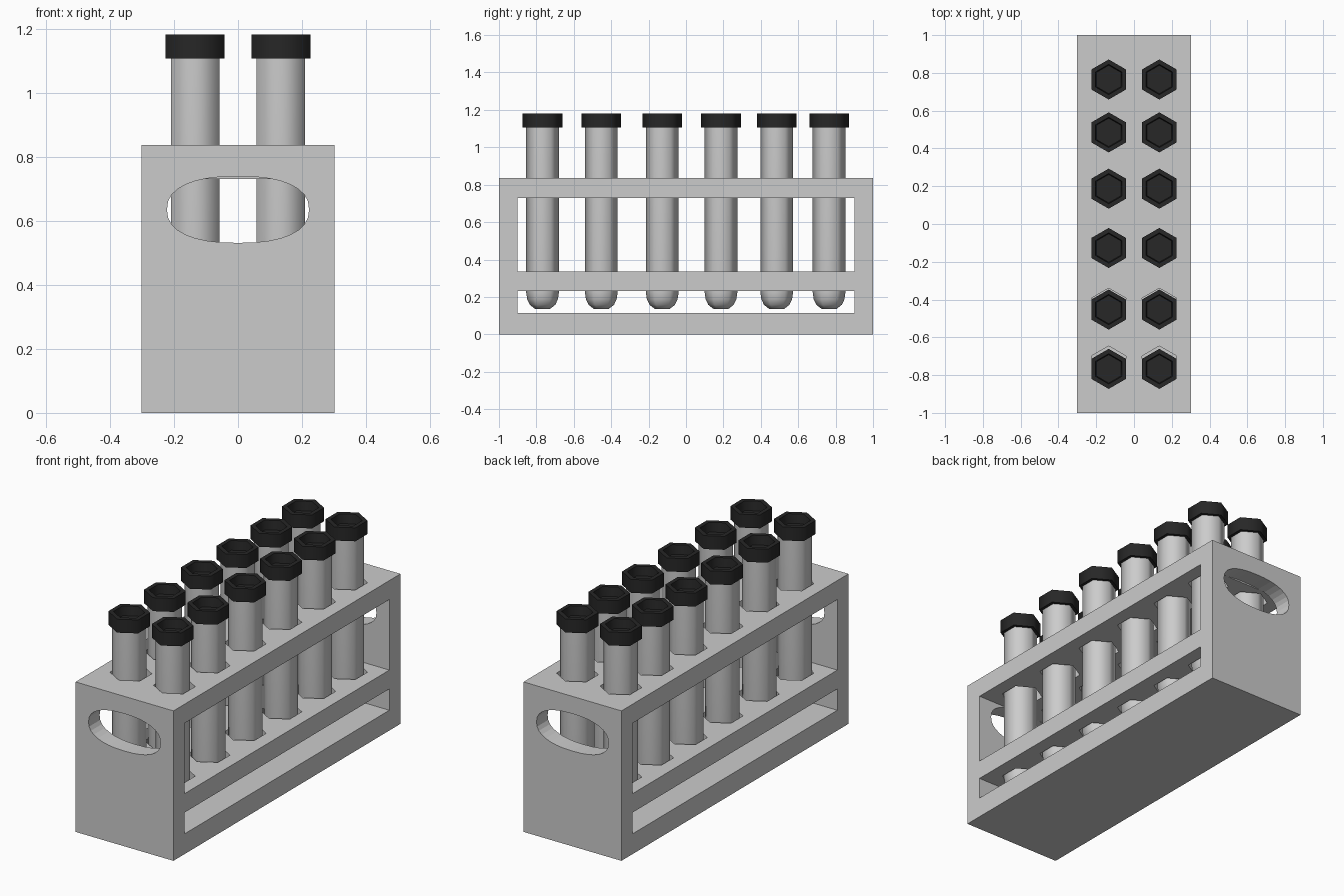
import bpy, bmesh
from math import sin, cos, tau, pi, radians

if "Cube" in bpy.data.objects:
    bpy.data.objects.remove(bpy.data.objects["Cube"])

TUBE_X = 0.134
TUBE_Y = [-0.767, -0.453, -0.127, 0.187, 0.485, 0.765]
HOLE_Y = [-0.752, -0.446, -0.127, 0.187, 0.485, 0.765]


def make_object(name, bm):
    bmesh.ops.recalc_face_normals(bm, faces=bm.faces)
    me = bpy.data.meshes.new(name)
    bm.to_mesh(me)
    bm.free()
    ob = bpy.data.objects.new(name, me)
    bpy.context.collection.objects.link(ob)
    return ob


def prism(bm, pts, shift):
    """Solid from a 3D outline swept along a vector."""
    a = [bm.verts.new(p) for p in pts]
    b = [bm.verts.new([c + s for c, s in zip(p, shift)]) for p in pts]
    bm.faces.new(a)
    bm.faces.new(b[::-1])
    n = len(pts)
    for i in range(n):
        j = (i + 1) % n
        bm.faces.new((a[i], a[j], b[j], b[i]))


def box(bm, x0, x1, y0, y1, z0, z1):
    prism(bm, [(x0, y0, z0), (x1, y0, z0), (x1, y1, z0), (x0, y1, z0)], (0, 0, z1 - z0))


def hexagon(x, y, z, r):
    return [(x + r * cos(pi / 2 + i * tau / 6), y + r * sin(pi / 2 + i * tau / 6), z)
            for i in range(6)]


def hex_lathe(name, x, y, profile, mat=None):
    """Six-sided turned form; profile is (radius, z) from bottom to top."""
    bm = bmesh.new()
    rings = [[bm.verts.new(p) for p in hexagon(x, y, z, r)] for r, z in profile]
    for lo, hi in zip(rings, rings[1:]):
        for i in range(6):
            j = (i + 1) % 6
            bm.faces.new((lo[i], lo[j], hi[j], hi[i]))
    bm.faces.new(rings[0][::-1])
    bm.faces.new(rings[-1])
    ob = make_object(name, bm)
    if mat:
        ob.data.materials.append(mat)
    bpy.ops.object.select_all(action='DESELECT')
    ob.select_set(True)
    bpy.context.view_layer.objects.active = ob
    bpy.ops.object.shade_smooth_by_angle(angle=radians(65))
    return ob


def cut(target, bm):
    cutter = make_object("cutter", bm)
    cutter.hide_render = True
    mod = target.modifiers.new("cut", 'BOOLEAN')
    mod.operation = 'DIFFERENCE'
    mod.solver = 'EXACT'
    mod.object = cutter
    bpy.context.view_layer.objects.active = target
    bpy.ops.object.modifier_apply(modifier=mod.name)
    bpy.data.objects.remove(cutter)


# Rack body
bm = bmesh.new()
box(bm, -0.302, 0.302, -1, 1, 0, 0.836)
rack = make_object("rack", bm)

# Long side windows, leaving base, middle shelf and top shelf
bm = bmesh.new()
box(bm, -0.5, 0.5, -0.902, 0.902, 0.113, 0.232)
box(bm, -0.5, 0.5, -0.902, 0.902, 0.337, 0.73)
cut(rack, bm)

# Tube holes through both shelves
bm = bmesh.new()
for y in HOLE_Y:
    for s in (-1, 1):
        prism(bm, hexagon(s * TUBE_X, y, 0.18, 0.106), (0, 0, 0.8))
cut(rack, bm)

# Oval hand holes in the end plates
bm = bmesh.new()
for side in (-1, 1):
    pts = []
    for i in range(32):
        c, s = cos(i * tau / 32), sin(i * tau / 32)
        pts.append((0.222 * (1 if c > 0 else -1) * abs(c) ** 0.85, side * 0.897,
                    0.635 + 0.104 * (1 if s > 0 else -1) * abs(s) ** 0.85))
    prism(bm, pts, (0, side * 0.2, 0))
cut(rack, bm)

# Tubes and their recessed dark caps
black = bpy.data.materials.new("cap_black")
black.diffuse_color = (0.02, 0.02, 0.02, 1)
black.use_nodes = True
black.node_tree.nodes["Principled BSDF"].inputs["Base Color"].default_value = black.diffuse_color
tube_profile = [(0.04, 0.136), (0.068, 0.158), (0.082, 0.187), (0.0875, 0.225), (0.0875, 1.12)]
cap_profile = [(0.106, 1.107), (0.106, 1.182), (0.08, 1.182), (0.075, 1.13)]
for i, y in enumerate(TUBE_Y):
    for side, s in (("left", -1), ("right", 1)):
        hex_lathe(f"tube_{side}_{i + 1}", s * TUBE_X, y, tube_profile)
        hex_lathe(f"cap_{side}_{i + 1}", s * TUBE_X, y, cap_profile, black)
